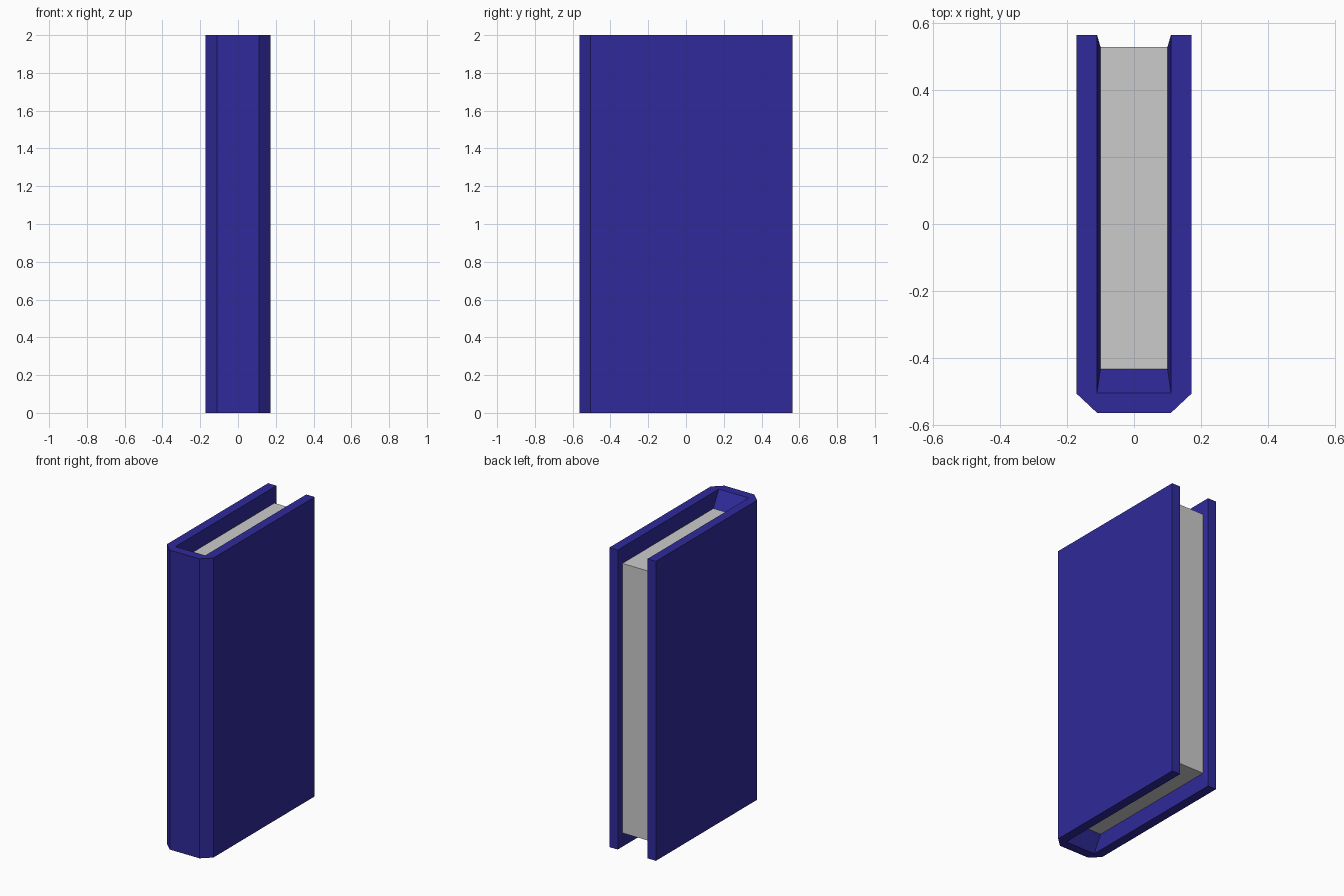
import bpy
import bmesh

if "Cube" in bpy.data.objects:
    bpy.data.objects.remove(bpy.data.objects["Cube"])

H = 2.0      # cover height
INSET = 0.1  # pages sit back from the cover's top and bottom


def mirrored(half):
    """Complete a U-shaped path from its right half."""
    return half + [(-x, y) for x, y in reversed(half)]


def ring(bm, path, z):
    return [bm.verts.new((x, y, z)) for x, y in path]


def bridge(bm, a, b):
    for i in range(len(a) - 1):
        bm.faces.new((a[i], a[i + 1], b[i + 1], b[i]))


def make_object(name, bm):
    mesh = bpy.data.meshes.new(name)
    bm.to_mesh(mesh)
    bm.free()
    obj = bpy.data.objects.new(name, mesh)
    bpy.context.collection.objects.link(obj)
    return obj


outer = mirrored([(0.172, 0.563), (0.172, -0.505), (0.11, -0.563)])
inner = mirrored([(0.11, 0.563), (0.11, -0.503)])
seat = mirrored([(0.10, 0.528), (0.10, -0.432)])

# Cover: U-shaped shell with chamfered spine, inside tapering to the pages
bm = bmesh.new()
out_lo, out_hi = ring(bm, outer, 0), ring(bm, outer, H)
in_lo, in_hi = ring(bm, inner, 0), ring(bm, inner, H)
seat_lo, seat_hi = ring(bm, seat, INSET), ring(bm, seat, H - INSET)
bridge(bm, out_lo, out_hi)
for o, i, s in ((out_lo, in_lo, seat_lo), (out_hi, in_hi, seat_hi)):
    bm.faces.new(o + i[::-1])
    bridge(bm, i, s)
for k in (0, -1):
    bm.faces.new((out_lo[k], out_hi[k], in_hi[k], in_lo[k]))
    bm.faces.new((in_lo[k], in_hi[k], seat_hi[k], seat_lo[k]))
# Hidden lining behind the pages closes the shell for consistent normals
bridge(bm, seat_lo, seat_hi)
bmesh.ops.recalc_face_normals(bm, faces=bm.faces[:])
cover = make_object("cover", bm)
blue = bpy.data.materials.new("cover_blue")
blue.diffuse_color = (0.029, 0.023, 0.324, 1)
blue.use_nodes = True
blue.node_tree.nodes["Principled BSDF"].inputs["Base Color"].default_value = blue.diffuse_color
cover.data.materials.append(blue)

# Page block
bm = bmesh.new()
lo, hi = ring(bm, seat, INSET), ring(bm, seat, H - INSET)
bm.faces.new(lo)
bm.faces.new(hi)
bridge(bm, lo + lo[:1], hi + hi[:1])
# Drop the three sides glued to the cover lining after orienting the block
bmesh.ops.recalc_face_normals(bm, faces=bm.faces[:])
glued = [f for f in bm.faces if abs(f.normal.x) > 0.9 or f.normal.y < -0.9]
bmesh.ops.delete(bm, geom=glued, context='FACES')
make_object("pages", bm)
